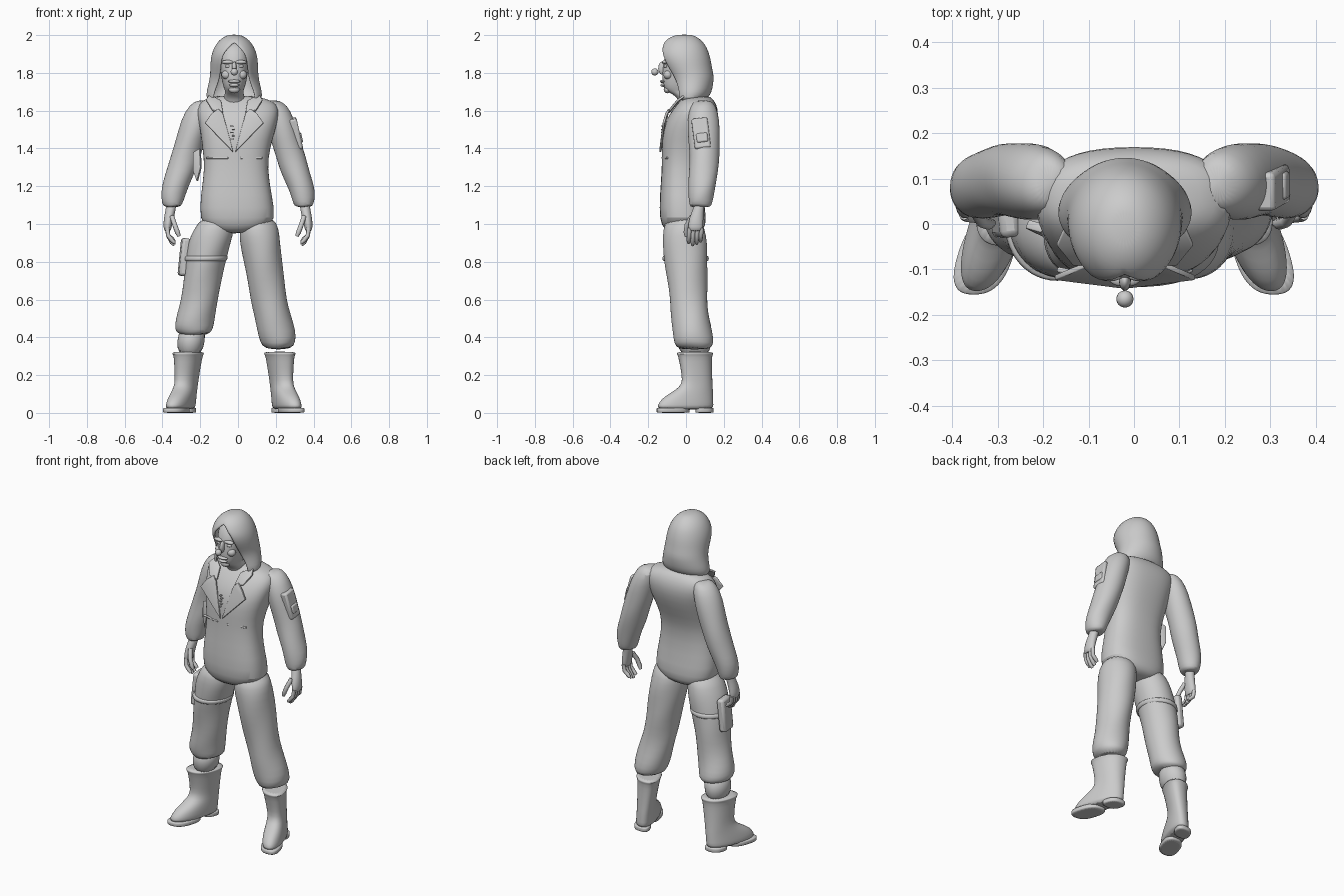
import bpy, bmesh, math
from mathutils import Vector

cube = bpy.data.objects.get("Cube")
if cube:
    bpy.data.objects.remove(cube)

grey = bpy.data.materials.new("light grey")
grey.use_nodes = True
grey.diffuse_color = (0.6, 0.6, 0.6, 1)
grey.node_tree.nodes["Principled BSDF"].inputs["Base Color"].default_value = (0.6, 0.6, 0.6, 1)

MID = -0.02  # centre line of the head and chest


def finish(name, bm, subsurf=0, thick=0, bevel=0, angle=50):
    bmesh.ops.recalc_face_normals(bm, faces=bm.faces)
    mesh = bpy.data.meshes.new(name)
    bm.to_mesh(mesh)
    bm.free()
    mesh.materials.append(grey)
    obj = bpy.data.objects.new(name, mesh)
    bpy.context.collection.objects.link(obj)
    if thick:
        m = obj.modifiers.new("thickness", "SOLIDIFY")
        m.thickness = thick
        m.offset = 0
    if bevel:
        m = obj.modifiers.new("bevel", "BEVEL")
        m.width = bevel
        m.segments = 2
    if subsurf:
        m = obj.modifiers.new("smooth", "SUBSURF")
        m.levels = m.render_levels = subsurf
    bpy.ops.object.select_all(action="DESELECT")
    obj.select_set(True)
    bpy.context.view_layer.objects.active = obj
    bpy.ops.object.shade_smooth_by_angle(angle=math.radians(angle))
    return obj


def loft(name, rings, power=2, shear=0, fold=0, n=24):
    """Skin level rings (x, y, z, half width, half depth); fold adds cloth creases."""
    bm = bmesh.new()
    loops = []
    for i, (cx, cy, z, rx, ry) in enumerate(rings):
        loop = []
        for k in range(n):
            a = math.tau * k / n
            c, s = math.cos(a), math.sin(a)
            f = 1 + fold * math.sin(3 * a + 2.1 * i)
            x = math.copysign(abs(c) ** (2 / power), c) * rx * f
            y = cy + math.copysign(abs(s) ** (2 / power), s) * ry * f
            loop.append(bm.verts.new((cx + x - shear * (y - 0.07), y, z + fold * 0.15 * math.sin(2 * a + i))))
        loops.append(loop)
    for a, b in zip(loops, loops[1:]):
        for k in range(n):
            bm.faces.new((a[k], a[(k + 1) % n], b[(k + 1) % n], b[k]))
    bm.faces.new(loops[0])
    bm.faces.new(loops[-1])
    return finish(name, bm, 1)


def spans(side, rows):
    """Rings from rows of (z, inner x, outer x, front y, back y)."""
    return [(side * (i + o) / 2, (f + b) / 2, z, (o - i) / 2, (b - f) / 2) for z, i, o, f, b in rows]


def ball(name, pos, size):
    bm = bmesh.new()
    bmesh.ops.create_uvsphere(bm, u_segments=16, v_segments=10, radius=1)
    for v in bm.verts:
        v.co = Vector(pos) + v.co * Vector(size)
    finish(name, bm, angle=80)


def box(name, pos, size, tilt=(0, 0, 0), bevel=0.01):
    bm = bmesh.new()
    bmesh.ops.create_cube(bm, size=1)
    for v in bm.verts:
        v.co *= Vector(size)
    obj = finish(name, bm, bevel=bevel)
    obj.location = pos
    obj.rotation_euler = tilt


def plate(name, points, thick=0.012):
    bm = bmesh.new()
    bm.faces.new([bm.verts.new(p) for p in points])
    finish(name, bm, thick=thick, bevel=0.003)


def tube(name, points, radius):
    """Rounded finger or strap along a short path."""
    curve = bpy.data.curves.new(name, "CURVE")
    curve.dimensions = "3D"
    curve.bevel_depth = radius
    curve.bevel_resolution = 2
    curve.use_fill_caps = True
    s = curve.splines.new("POLY")
    s.points.add(len(points) - 1)
    for k, p in enumerate(points):
        s.points[k].co = (*p, 1)
        s.points[k].radius = 0.7 if k == len(points) - 1 else 1
    curve.materials.append(grey)
    obj = bpy.data.objects.new(name, curve)
    bpy.context.collection.objects.link(obj)


# Overall body
loft("overall_torso", [
    (-.02, -.01, .95, .05, .07), (-.01, -.01, .97, .15, .105), (0, -.015, 1.02, .205, .127),
    (-.01, -.025, 1.15, .19, .115), (-.01, -.022, 1.3, .165, .105), (-.01, -.005, 1.4, .18, .125),
    (0, .017, 1.5, .2, .143), (0, .042, 1.58, .22, .133), (0, .057, 1.635, .215, .105),
    (-.01, .06, 1.665, .16, .08), (-.02, .06, 1.68, .09, .06)], power=2.5)

# Sleeves, hands and fingers, both sides
for side, word in ((-1, "right"), (1, "left")):
    loft(word + "_sleeve", spans(side, [
        (1.655, .16, .21, .05, .13), (1.63, .12, .26, .02, .16), (1.55, .14, .3, .005, .178),
        (1.45, .17, .328, .012, .18), (1.36, .2, .358, .02, .178), (1.28, .225, .38, .015, .17),
        (1.2, .262, .405, .012, .158), (1.14, .282, .408, .012, .145), (1.1, .295, .4, .018, .135),
        (1.09, .305, .39, .03, .12)]), fold=.025)
    loft(word + "_palm", spans(side, [
        (1.12, .325, .38, .045, .105), (1.08, .328, .382, .038, .095), (1.03, .34, .394, .015, .092),
        (.98, .352, .396, .01, .092), (.96, .356, .388, .015, .085)]), n=16)
    for k in range(4):
        y = .02 + .021 * k
        tip = .885 + .012 * abs(k - 1.2)
        tube(word + "_finger", [(side * .374, y, .98), (side * .37, y - .004, .94),
                                (side * .35, y - .006, tip + .015), (side * .335, y - .006, tip)], .0115)
    tube(word + "_thumb", [(side * .35, .03, 1.04), (side * .335, .005, .995),
                           (side * .32, 0, .955), (side * .312, .002, .935)], .013)

# Trouser legs: bloused over the boots
LEGS = {
    "right": (-1, [(1.04, .03, .19, -.1, .08), (.97, .02, .235, -.125, .1), (.9, .035, .265, -.125, .113), (.8, .065, .28, -.115, .115),
                   (.7, .09, .29, -.1, .115), (.6, .105, .3, -.085, .11), (.52, .12, .325, -.08, .12),
                   (.46, .13, .338, -.075, .135), (.43, .135, .33, -.065, .135), (.41, .16, .31, -.045, .125)]),
    "left": (1, [(1.04, .02, .19, -.1, .08), (.97, .005, .215, -.125, .1), (.9, .01, .225, -.125, .113), (.8, .03, .235, -.115, .115),
                 (.7, .05, .245, -.1, .115), (.6, .068, .26, -.085, .11), (.52, .085, .28, -.08, .12),
                 (.43, .1, .305, -.072, .14), (.37, .118, .308, -.065, .148), (.335, .14, .285, -.04, .13)]),
}
for word, (side, rows) in LEGS.items():
    loft(word + "_trouser_leg", spans(side, rows), fold=.03)
loft("right_lower_trouser", spans(-1, [
    (.45, .17, .31, -.04, .125), (.38, .175, .325, -.045, .13), (.3, .19, .32, -.035, .13)]), fold=.02)

# Boots: flared rim, shaft, foot and sole
for side, word, top, heel in ((-1, "right", .257, .285), (1, "left", .215, .24)):
    rows = [(.325, .078, -.05, .145), (.312, .078, -.05, .145), (.305, .07, -.043, .138), (.24, .063, -.03, .138),
            (.17, .056, -.018, .14), (.135, .056, -.035, .142), (.105, .058, -.085, .144),
            (.075, .061, -.13, .145), (.04, .062, -.153, .146), (.015, .06, -.153, .146)]
    rings = []
    for z, w, f, b in rows:
        x = heel + (top - heel) * min(1, z / .3)
        rings.append((side * x, (f + b) / 2, z, w, (b - f) / 2))
    loft(word + "_boot", rings, power=2.3, shear=side * .3)
    for part, f, b, w in (("heel", .05, .147, .052), ("front_sole", -.156, .02, .062)):
        loft(word + "_" + part, [(side * heel, (f + b) / 2, z, w, (b - f) / 2) for z in (0, .004, .024, .028)],
             power=2.6, shear=side * .3)

# Head and neck
loft("head", [(MID, y, z, w, d) for z, y, w, d in (
    (1.55, .035, .065, .06), (1.64, .025, .057, .055), (1.68, .01, .055, .065), (1.7, -.03, .045, .07),
    (1.72, -.03, .056, .09), (1.76, -.025, .066, .1), (1.8, -.022, .072, .104), (1.84, -.02, .078, .102),
    (1.89, -.015, .08, .1), (1.94, -.005, .066, .08), (1.965, 0, .035, .045))], power=2.2)
ball("round_nose", (MID, -.165, 1.805), (.019, .019, .019))
ball("nose_bridge", (MID, -.125, 1.825), (.013, .022, .035))
ball("upper_lip", (MID, -.122, 1.755), (.034, .016, .009))
ball("lower_lip", (MID, -.12, 1.735), (.028, .016, .009))
ball("chin", (MID, -.098, 1.712), (.03, .02, .02))
for side, word in ((-1, "right"), (1, "left")):
    ball(word + "_brow", (MID + side * .034, -.11, 1.857), (.033, .016, .011))
    ball(word + "_eye", (MID + side * .032, -.107, 1.835), (.018, .011, .009))
    ball(word + "_cheek", (MID + side * .04, -.095, 1.79), (.027, .024, .024))

# Hood: arcs open at the face, closed over the crown (z, half width, front y, back y, half arc)
HOOD = [(1.655, .125, -.02, .085, 125), (1.67, .143, -.035, .11, 130), (1.7, .14, -.035, .13, 132),
        (1.74, .13, -.045, .137, 138), (1.78, .122, -.06, .142, 142), (1.82, .12, -.085, .132, 144),
        (1.87, .119, -.113, .125, 146), (1.91, .11, -.124, .113, 152), (1.94, .096, -.122, .1, 168),
        (1.965, .078, -.108, .08, 180), (1.985, .053, -.078, .055, 180), (1.996, .024, -.043, .025, 180)]
bm = bmesh.new()
STEPS = 24
lines = []
for z, rx, front, back, arc in HOOD:
    half = math.radians(arc)
    ry = (back - front) / (1 - math.cos(half))
    lines.append([bm.verts.new((MID + rx * math.sin(half * (2 * k / STEPS - 1)),
                                back - ry + ry * math.cos(half * (2 * k / STEPS - 1)), z))
                  for k in range(STEPS + 1)])
for a, b in zip(lines, lines[1:]):
    for k in range(STEPS):
        bm.faces.new((a[k], a[k + 1], b[k + 1], b[k]))
bm.faces.new(lines[-1])
bmesh.ops.remove_doubles(bm, verts=bm.verts, dist=.0005)
finish("hood", bm, 1, thick=.014)

# Lapels, collar and chest pockets
for side, word in ((-1, "right"), (1, "left")):
    def at(x, y, z):
        return (MID + side * x, y, z)
    plate(word + "_lapel", [at(.005, -.137, 1.38), at(.155, -.118, 1.535), at(.12, -.105, 1.585),
                            at(.085, -.088, 1.61), at(.06, -.1, 1.585)])
    plate(word + "_collar", [at(.06, -.09, 1.59), at(.115, -.088, 1.6), at(.15, -.045, 1.655),
                             at(.13, .0, 1.685), at(.07, -.045, 1.65)])
    box(word + "_pocket_edge", at(.09, -.112, 1.35), (.12, .012, .012), (0, 0, side * .2), .004)

# Zip teeth
for k in range(5):
    box("zip_tooth", (MID - .012 + .006 * (k % 2), -.125, 1.45 + .017 * k), (.014, .016, .006), bevel=.002)

# Sleeve pouch on the left arm
box("sleeve_pouch", (.305, .08, 1.478), (.045, .085, .165), (.12, -.22, 0))
box("sleeve_pouch_flap", (.32, .085, 1.455), (.04, .06, .05), (.12, -.22, 0), .008)

# Thigh holster with strap, and a hanging strap at the right side
box("thigh_holster", (-.285, .02, .825), (.045, .1, .2), (0, .1, .1), .014)
loft("thigh_strap", spans(-1, [(.835, .052, .28, -.124, .12), (.825, .053, .284, -.127, .122),
                               (.807, .058, .286, -.126, .122), (.8, .062, .284, -.12, .12)]))
plate("hanging_strap", [(-.2, -.01, 1.4), (-.235, .0, 1.38), (-.235, .0, 1.28), (-.215, -.01, 1.225),
                        (-.195, -.02, 1.3)], .02)
